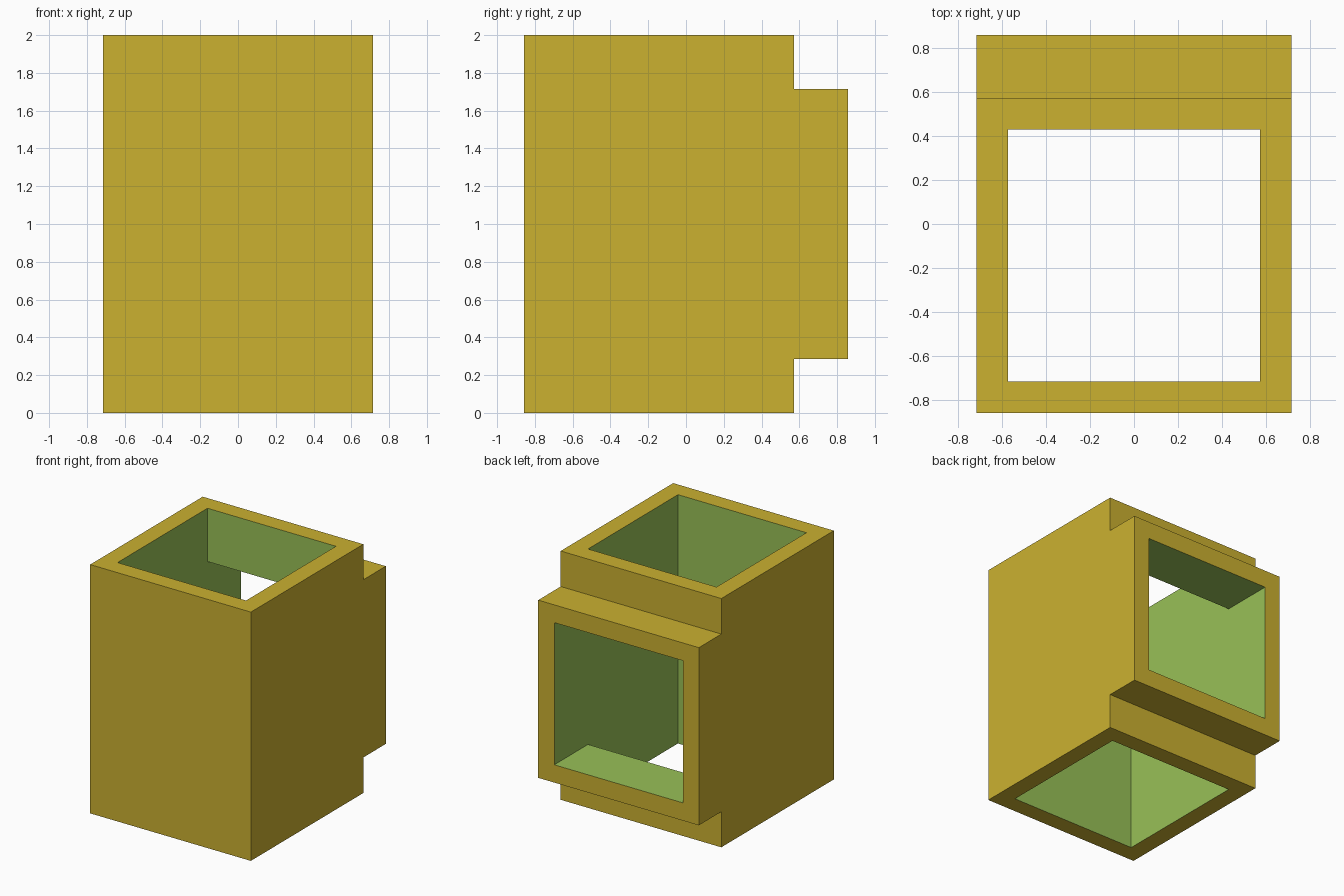
import bpy
import bmesh

if "Cube" in bpy.data.objects:
    bpy.data.objects.remove(bpy.data.objects["Cube"])

U = 1 / 7          # wall thickness
OUT, INN = 5 * U, 4 * U   # outer and inner half widths


def material(name, rgb):
    mat = bpy.data.materials.new(name)
    lin = [((c / 255 + 0.055) / 1.055) ** 2.4 for c in rgb]
    mat.diffuse_color = (*lin, 1)
    mat.use_nodes = True
    mat.node_tree.nodes["Principled BSDF"].inputs["Base Color"].default_value = mat.diffuse_color
    return mat


yellow = material("mustard_yellow", (203, 177, 48))
green = material("leaf_green", (152, 192, 87))


def tee_prism(name, half, front, mid, back, z0, z1, z2, z3):
    """Sideways T profile in y-z, extruded along x."""
    profile = [(front, z0), (mid, z0), (mid, z1), (back, z1),
               (back, z2), (mid, z2), (mid, z3), (front, z3)]
    bm = bmesh.new()
    face = bm.faces.new([bm.verts.new((-half, y, z)) for y, z in profile])
    ext = bmesh.ops.extrude_face_region(bm, geom=[face])
    verts = [g for g in ext["geom"] if isinstance(g, bmesh.types.BMVert)]
    bmesh.ops.translate(bm, verts=verts, vec=(2 * half, 0, 0))
    bmesh.ops.recalc_face_normals(bm, faces=bm.faces)
    mesh = bpy.data.meshes.new(name)
    bm.to_mesh(mesh)
    bm.free()
    obj = bpy.data.objects.new(name, mesh)
    bpy.context.collection.objects.link(obj)
    return obj


# Square upright duct with a square branch at the back
duct = tee_prism("duct_tee", OUT, -6 * U, 4 * U, 6 * U, 0, 2 * U, 12 * U, 2)

# Hollow passage, open at top, bottom and back
bore = tee_prism("bore_cutter", INN, -5 * U, 3 * U, 8 * U, -U, 3 * U, 11 * U, 2 + U)
bore.hide_render = True

mod = duct.modifiers.new("bore", 'BOOLEAN')
mod.operation = 'DIFFERENCE'
mod.solver = 'EXACT'
mod.object = bore
bpy.context.view_layer.objects.active = duct
bpy.ops.object.modifier_apply(modifier=mod.name)
bpy.data.objects.remove(bore)

# Green lining on the passage walls, yellow everywhere else
duct.data.materials.clear()
duct.data.materials.append(yellow)
duct.data.materials.append(green)
E = 0.01
for p in duct.data.polygons:
    pts = [duct.data.vertices[i].co for i in p.vertices]
    lining = (all(abs(v.x) < INN + E for v in pts)
              and not (abs(p.normal.z) > 0.9 and (pts[0].z < E or pts[0].z > 2 - E))
              and not (abs(p.normal.y) > 0.9 and pts[0].y > 6 * U - E))
    p.material_index = 1 if lining else 0
    p.use_smooth = False
